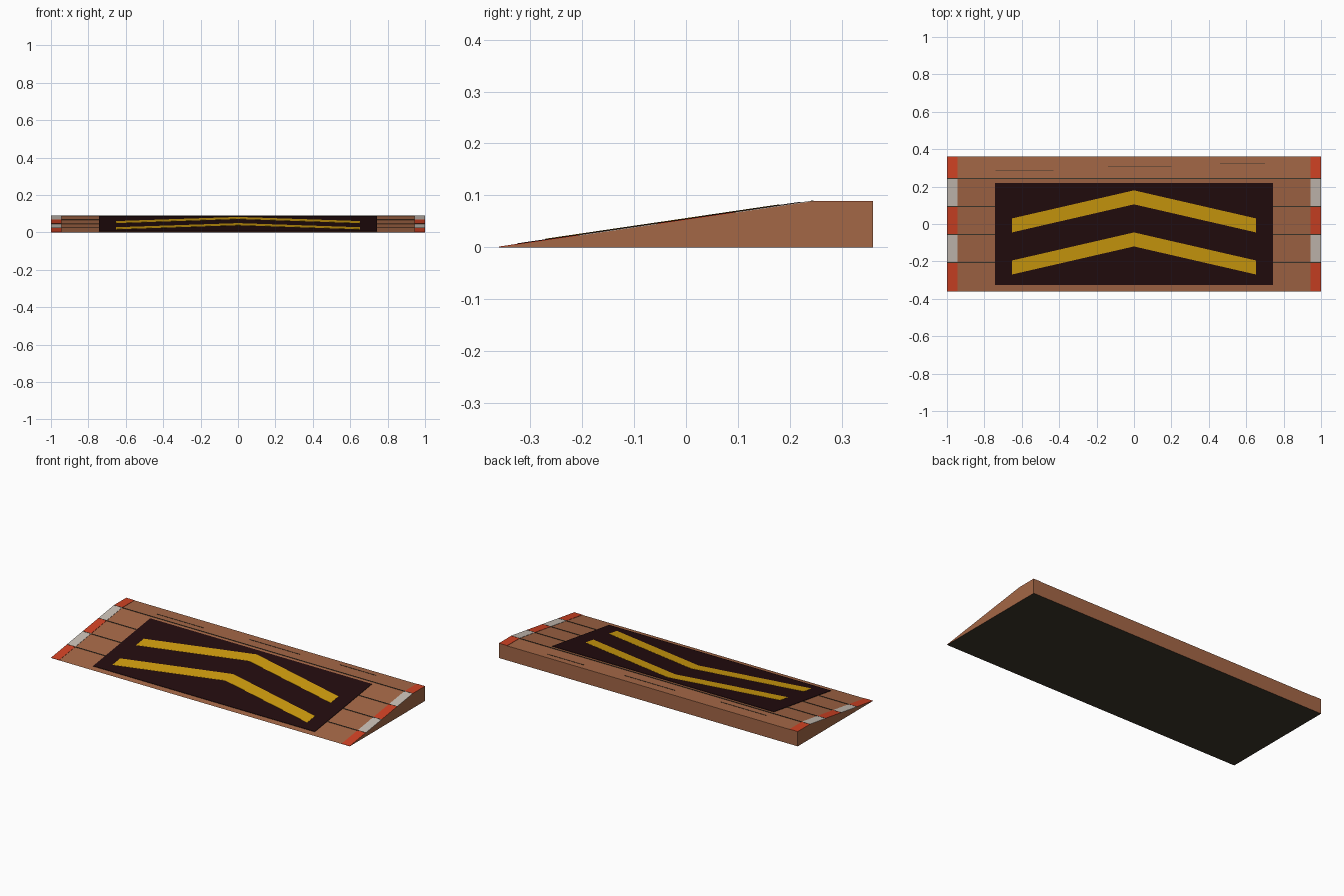
import bpy
import bmesh

cube = bpy.data.objects.get("Cube")
if cube:
    bpy.data.objects.remove(cube)

FRONT, CREST, BACK, HEIGHT = -0.36, 0.24, 0.36, 0.088


def material(name, rgb):
    """Flat colour from 8-bit sRGB values."""
    color = [((c / 255 + 0.055) / 1.055) ** 2.4 for c in rgb] + [1.0]
    mat = bpy.data.materials.new(name)
    mat.use_nodes = True
    mat.diffuse_color = color
    bsdf = mat.node_tree.nodes["Principled BSDF"]
    bsdf.inputs["Base Color"].default_value = color
    bsdf.inputs["Roughness"].default_value = 0.9
    return mat


wood = material("brown wood", (164, 103, 70))
dark = material("dark underside", (62, 55, 43))
panel_mat = material("near black", (35, 12, 14))
yellow = material("yellow paint", (208, 157, 14))
red = material("red paint", (208, 66, 36))
white = material("off white paint", (200, 190, 180))


def surface(y):
    """Height of the ramp's top at a given depth."""
    return HEIGHT * min(1.0, (y - FRONT) / (CREST - FRONT))


def prism(name, lower, offset, mats):
    """Closed solid made by pushing an outline along an offset."""
    bm = bmesh.new()
    face = bm.faces.new([bm.verts.new(p) for p in lower])
    grown = bmesh.ops.extrude_face_region(bm, geom=[face], use_keep_orig=True)
    verts = [g for g in grown["geom"] if isinstance(g, bmesh.types.BMVert)]
    bmesh.ops.translate(bm, verts=verts, vec=offset)
    bmesh.ops.recalc_face_normals(bm, faces=bm.faces)
    mesh = bpy.data.meshes.new(name)
    for mat in mats:
        mesh.materials.append(mat)
    if len(mats) > 1:
        for f in bm.faces:
            f.material_index = int(f.normal.z < -0.9)
    bm.to_mesh(mesh)
    bm.free()
    obj = bpy.data.objects.new(name, mesh)
    bpy.context.collection.objects.link(obj)
    return obj


def plate(name, outline, mat, lift):
    """Thin painted shape lying on the ramp's top."""
    return prism(name, [(x, y, surface(y)) for x, y in outline], (0, 0, lift), [mat])


def strip(name, x0, x1, y0, y1, mat, lift):
    return plate(name, [(x0, y0), (x1, y0), (x1, y1), (x0, y1)], mat, lift)


# Wedge body with a flat landing and dark underside
profile = [(FRONT, 0), (BACK, 0), (BACK, HEIGHT), (CREST, HEIGHT)]
prism("ramp_body", [(-1, y, z) for y, z in profile], (2, 0, 0), [wood, dark])

# Seams between the planks
seams = [-0.206, -0.056, 0.094, 0.243]
for i, y in enumerate(seams):
    strip(f"plank_seam_{i + 1}", -1, 1, y - 0.002, y + 0.002, dark, 0.0022)

# Alternating red and white marks along both side edges
bounds = [FRONT, -0.206, -0.056, 0.094, CREST, BACK]
for i, (y0, y1) in enumerate(zip(bounds, bounds[1:])):
    mat = white if i % 2 else red
    for side, x0 in (("left", 0.945), ("right", -1)):
        strip(f"edge_mark_{side}_{i + 1}", x0, x0 + 0.055, y0, y1, mat, 0.0016)

# Black panel with two yellow chevrons
strip("arrow_panel", -0.742, 0.742, -0.325, 0.22, panel_mat, 0.0026)
for i, tip in enumerate((-0.045, 0.18)):
    end, width, drop = 0.652, 0.075, 0.15
    upper = [(end, tip - drop), (0, tip), (-end, tip - drop)]
    lower = [(x, y - width) for x, y in reversed(upper)]
    plate(f"chevron_{i + 1}", upper + lower, yellow, 0.0036)

# Fine grain scratches on the landing
for i, (x0, x1, y) in enumerate([(-0.74, -0.43, 0.285), (-0.14, 0.2, 0.306), (0.46, 0.7, 0.322)]):
    strip(f"grain_line_{i + 1}", x0, x1, y - 0.0015, y + 0.0015, dark, 0.0015)
